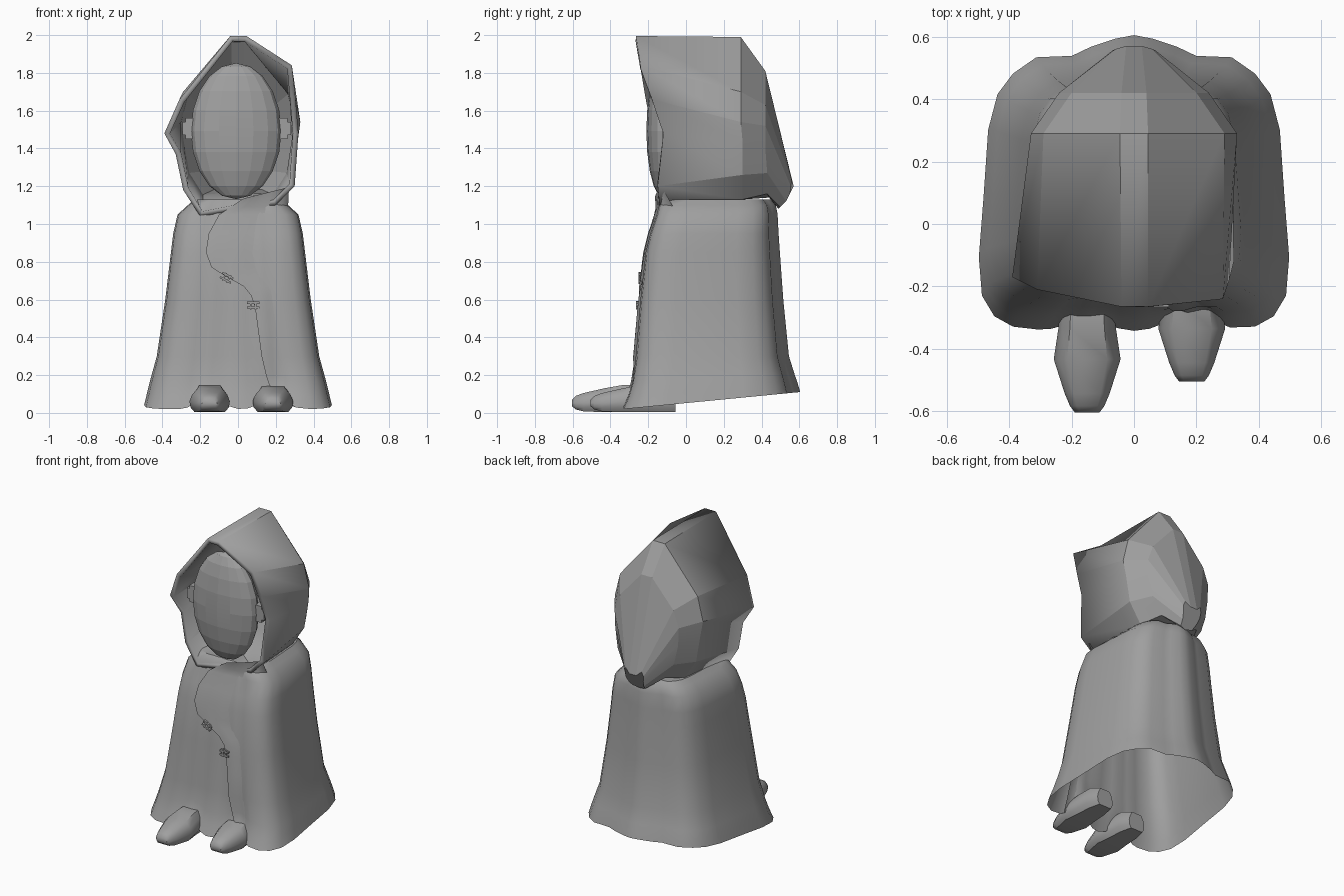
import bpy, bmesh, math
from mathutils import Vector

if "Cube" in bpy.data.objects:
    bpy.data.objects.remove(bpy.data.objects["Cube"], do_unlink=True)

cloth = bpy.data.materials.new("plain grey")
cloth.use_nodes = True
GREY = (0.35, 0.35, 0.35, 1)
cloth.diffuse_color = GREY
cloth.node_tree.nodes["Principled BSDF"].inputs["Base Color"].default_value = GREY


def finish(name, bm, angle=30, thickness=0):
    """Turn a bmesh into a shaded object, optionally thickened inward."""
    bmesh.ops.recalc_face_normals(bm, faces=bm.faces)
    mesh = bpy.data.meshes.new(name)
    bm.to_mesh(mesh)
    bm.free()
    mesh.materials.append(cloth)
    ob = bpy.data.objects.new(name, mesh)
    bpy.context.collection.objects.link(ob)
    bpy.ops.object.select_all(action="DESELECT")
    ob.select_set(True)
    bpy.context.view_layer.objects.active = ob
    bpy.ops.object.shade_smooth_by_angle(angle=math.radians(angle))
    if thickness:
        mod = ob.modifiers.new("thickness", "SOLIDIFY")
        mod.thickness = thickness
        mod.offset = -1
    return ob


def loft(rings, closed=True, cap_start=False, cap_end=False):
    """Skin a series of equal-length point rings."""
    bm = bmesh.new()
    vs = [[bm.verts.new(p) for p in ring] for ring in rings]
    n = len(vs[0])
    for a, b in zip(vs, vs[1:]):
        for i in range(n if closed else n - 1):
            j = (i + 1) % n
            bm.faces.new((a[i], a[j], b[j], b[i]))
    if cap_start:
        bm.faces.new(vs[0])
    if cap_end:
        bm.faces.new(vs[-1])
    return bm


def lerp_table(table, key):
    """Interpolate the rows of an ascending table by its first column."""
    key = max(table[0][0], min(table[-1][0], key))
    for a, b in zip(table, table[1:]):
        if key <= b[0]:
            t = (key - a[0]) / (b[0] - a[0])
            return [p + (q - p) * t for p, q in zip(a[1:], b[1:])]


# Cloak: height, half width, front y, back y
LEVELS = [(0, .497, -.343, .605), (.07, .482, -.315, .592), (.15, .465, -.292, .575),
          (.3, .43, -.27, .545), (.6, .385, -.245, .515), (.85, .355, -.217, .497),
          (.95, .343, -.192, .49), (1.05, .32, -.158, .485), (1.1, .265, -.145, .475),
          (1.13, .23, -.12, .45)]
# Half cross-section, front to back (share of half width, share of depth)
FRONT = [(0, 0), (.1, .005), (.2, .01), (.3, .005), (.38, .005), (.46, .01), (.54, .005),
         (.62, .005), (.78, .015), (.9, .05), (.98, .12), (1, .25)]
BACK = [(.97, .45), (.94, .68), (.88, .8), (.78, .87), (.63, .925),
        (.4, .93), (.28, .96), (.12, .988), (0, 1)]


def cloak_point(u, v, z):
    """Cloak surface, with the hem sloped up to the back and arched over the feet."""
    w, f, b = lerp_table(LEVELS, z)
    x, y = u * w, f + v * (b - f)
    low = max(0, 1 - z / .3)
    hem = .02 + .09 * (y + .33) / .93
    if y < -.2:
        right, left = (math.exp(-((x - c) / .08) ** 2) for c in (-.15, .19))
        hem += .08 * (right + left)
        y += low * (.02 * right + .06 * left)
    return x, y, z + low * hem


half = FRONT + BACK
section = half + [(-u, v) for u, v in half[-2:0:-1]]
finish("cloak", loft([[cloak_point(u, v, row[0]) for u, v in section]
                      for row in LEVELS], cap_end=True), 40)


def front_point(x, z, out):
    """Point on the cloak front, moved out by a small amount."""
    u = x / lerp_table(LEVELS, z)[0]
    p = cloak_point(u, lerp_table(FRONT, abs(u))[0], z)
    return p[0], p[1] - out, p[2]


# Overlapping front flap, tucked into the cloak: height, seam x, outer x
SEAM = [(0, .2, .3), (.08, .165, .3), (.15, .15, .3), (.3, .125, .28), (.45, .105, .27),
        (.56, .09, .25), (.62, .07, .25), (.67, .03, .25), (.72, -.06, .24),
        (.77, -.14, .24), (.85, -.17, .23), (.95, -.155, .24), (1.05, -.1, .26),
        (1.09, -.04, .265)]
rows = [[front_point(x0 + (x1 - x0) * t / 8, z, .014 - .03 * (t / 8) ** 1.5)
         for t in range(9)] for z, x0, x1 in SEAM]
rows.append([(.03 + .03 * i, -.165 + .0006 * i * i, 1.135 + .0075 * i) for i in range(9)])
finish("front_flap", loft(rows, closed=False), 40)

# Stitches across the seam
for cx, cz, tilt in ((-.06, .715, .5), (.08, .57, 0)):
    bm = bmesh.new()
    for dx, dz, sx, sz in ((0, .013, .065, .011), (0, -.013, .065, .011),
                           (-.013, 0, .009, .045), (.013, 0, .009, .045)):
        made = bmesh.ops.create_cube(bm, size=1)["verts"]
        y = front_point(cx, cz, .014)[1]
        for v in made:
            px, pz = v.co.x * sx + dx, v.co.z * sz + dz
            c, s = math.cos(tilt), math.sin(tilt)
            v.co = Vector((cx + px * c + pz * s, y + v.co.y * .022, cz - px * s + pz * c))
    finish("stitch", bm)

# Hood: lopsided opening, then body, back and drooping tip
opening = [(-.02, -.15, 1.07), (-.2, -.155, 1.04), (-.29, -.15, 1.18), (-.33, -.14, 1.37),
           (-.39, -.17, 1.48), (-.31, -.21, 1.66), (-.04, -.265, 1.995), (.045, -.265, 1.995),
           (.285, -.24, 1.84), (.305, -.18, 1.66), (.32, -.12, 1.48), (.30, -.15, 1.2),
           (.2, -.14, 1.1)]


def mirrored(side, bottom):
    """Close a ring from its right half."""
    return [bottom] + side + [(-x, y, z) for x, y, z in reversed(side)]


body = mirrored([(-.2, .3, 1.13), (-.285, .3, 1.26), (-.315, .3, 1.43), (-.33, .29, 1.54),
                 (-.29, .29, 1.7), (-.045, .29, 1.99)], (0, .3, 1.14))
back = mirrored([(-.14, .43, 1.16), (-.21, .43, 1.27), (-.235, .42, 1.4), (-.24, .42, 1.52),
                 (-.2, .42, 1.63), (-.04, .42, 1.81)], (0, .44, 1.14))
tip = mirrored([(-.045, .5, 1.09), (-.055, .53, 1.12), (-.065, .55, 1.16),
                (-.07, .555, 1.2), (-.06, .56, 1.23), (-.025, .57, 1.2)], (0, .49, 1.08))
finish("hood", loft([opening, body, back, tip], cap_end=True), 8, .03)

# Face: shallow faceted oval
bm = bmesh.new()
bmesh.ops.create_uvsphere(bm, u_segments=16, v_segments=10, radius=1)
for v in bm.verts:
    v.co = Vector((v.co.x * .24 - .01, v.co.y * .095 - .115, v.co.z * .36 + 1.492))
finish("face", bm, 5)

# Ear knobs at the edges of the face
for side, x in ((-1, -.252), (1, .238)):
    for size, height, out in ((.05, .11, 0), (.05, .07, .018)):
        bm = bmesh.new()
        bmesh.ops.create_cube(bm, size=1)
        for v in bm.verts:
            v.co = Vector((v.co.x * size + x + side * out,
                           v.co.y * .07 - .09, v.co.z * height + 1.505))
        finish("ear_knob", bm)

# Feet: distance behind the toe, half width, underside, top
SHOE = [(0, .04, .035, .07), (.02, .055, .018, .09), (.06, .072, .008, .105),
        (.17, .107, .004, .13), (.27, .092, .004, .148), (.37, .085, .004, .15),
        (.45, .06, .004, .12)]
OUTLINE = [(-.75, 0), (.75, 0), (.95, .2), (1, .45), (.88, .72), (.6, 1),
           (-.6, 1), (-.88, .72), (-1, .45), (-.95, .2)]
for name, cx, toe in (("right_foot", -.15, -.603), ("left_foot", .185, -.505)):
    rings = [[(cx + u * w, toe + d, lo + v * (hi - lo)) for u, v in OUTLINE]
             for d, w, lo, hi in SHOE]
    finish(name, loft(rings, cap_start=True, cap_end=True), 50)
